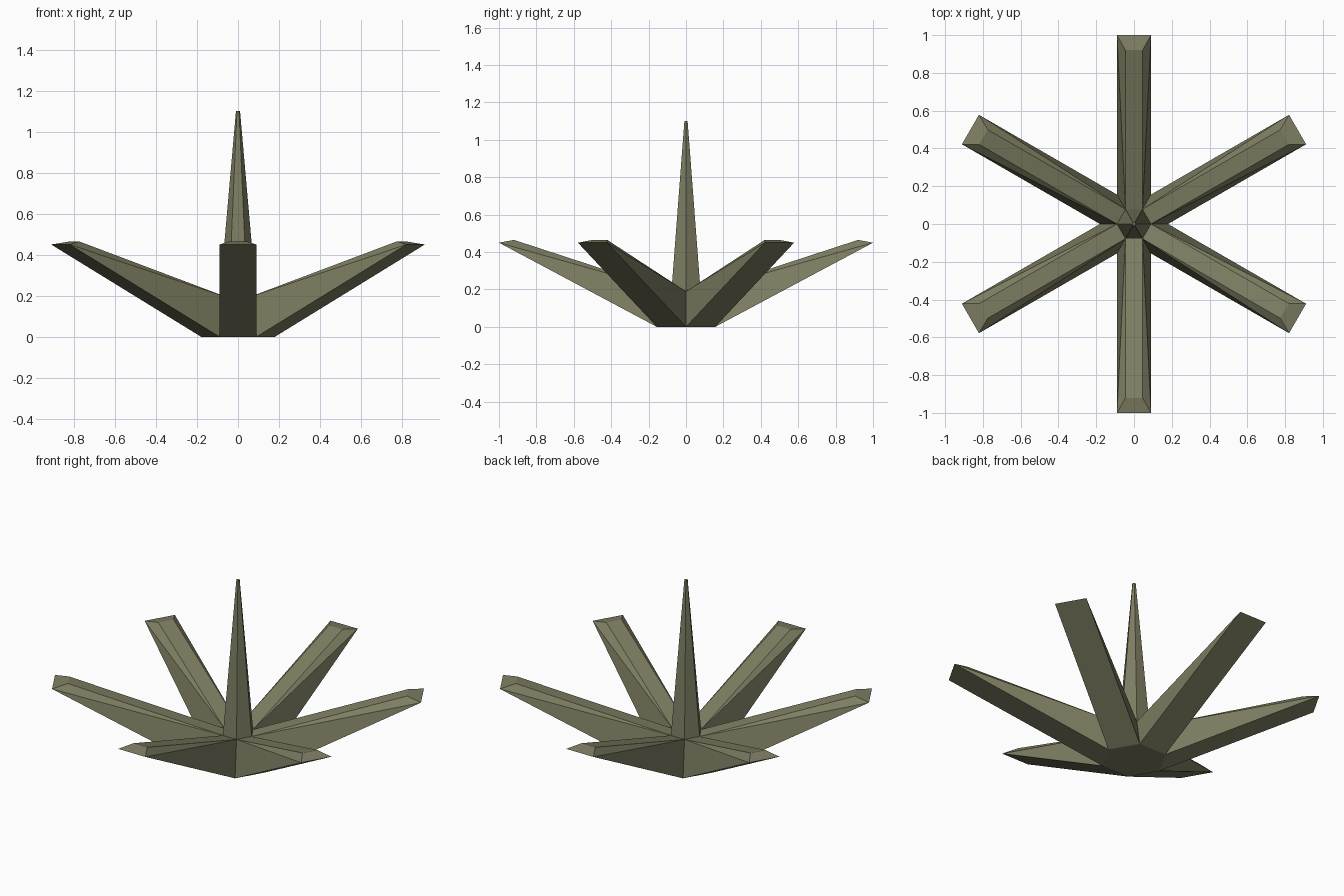
import bpy, bmesh, math
from mathutils import Vector, Matrix

if "Cube" in bpy.data.objects:
    bpy.data.objects.remove(bpy.data.objects["Cube"])

olive = bpy.data.materials.new("olive")
olive.diffuse_color = (0.21, 0.21, 0.125, 1)
olive.use_nodes = True
olive.node_tree.nodes["Principled BSDF"].inputs["Base Color"].default_value = olive.diffuse_color


def make_object(name, bm):
    bmesh.ops.recalc_face_normals(bm, faces=bm.faces)
    mesh = bpy.data.meshes.new(name)
    bm.to_mesh(mesh)
    bm.free()
    mesh.materials.append(olive)
    obj = bpy.data.objects.new(name, mesh)
    bpy.context.collection.objects.link(obj)
    return obj


R_BASE, R_CROWN, R_TIP = 0.18, 0.09, 0.01   # hexagon radii
Z_CROWN, Z_TOP = 0.19, 1.10
COS30 = math.cos(math.pi / 6)


def hexagon(bm, radius, z):
    return [bm.verts.new((radius * math.cos(k * math.pi / 3),
                          radius * math.sin(k * math.pi / 3), z)) for k in range(6)]


# Leaves: six arms growing from the sides of the base hexagon, plus the underside
bm = bmesh.new()
base = hexagon(bm, R_BASE, 0)
crown = hexagon(bm, R_CROWN, Z_CROWN)
bm.faces.new(base)
for k in range(6):
    turn = Matrix.Rotation(math.radians(30 + 60 * k), 4, 'Z')
    j = (k + 1) % 6
    # tip corners: right and left, outer rim and raised inset
    rim_r, rim_l = [bm.verts.new(turn @ Vector((1.0, s * 0.09, 0.45))) for s in (-1, 1)]
    top_r, top_l = [bm.verts.new(turn @ Vector((0.92, s * 0.045, 0.465))) for s in (-1, 1)]
    bm.faces.new((base[k], base[j], rim_l, rim_r))        # underside
    bm.faces.new((crown[k], top_r, top_l, crown[j]))      # top strip
    bm.faces.new((rim_r, rim_l, top_l, top_r))            # end bevel
    for b, c, rim, top in ((base[k], crown[k], rim_r, top_r),
                           (base[j], crown[j], rim_l, top_l)):
        bm.faces.new((b, c, rim))                         # steep flank
        bm.faces.new((c, top, rim))                       # shoulder bevel

# Central spike rising from the crown
spike = hexagon(bm, R_TIP, Z_TOP)
for k in range(6):
    j = (k + 1) % 6
    bm.faces.new((crown[k], crown[j], spike[j], spike[k]))
bm.faces.new(spike)
make_object("spiky_plant", bm)
